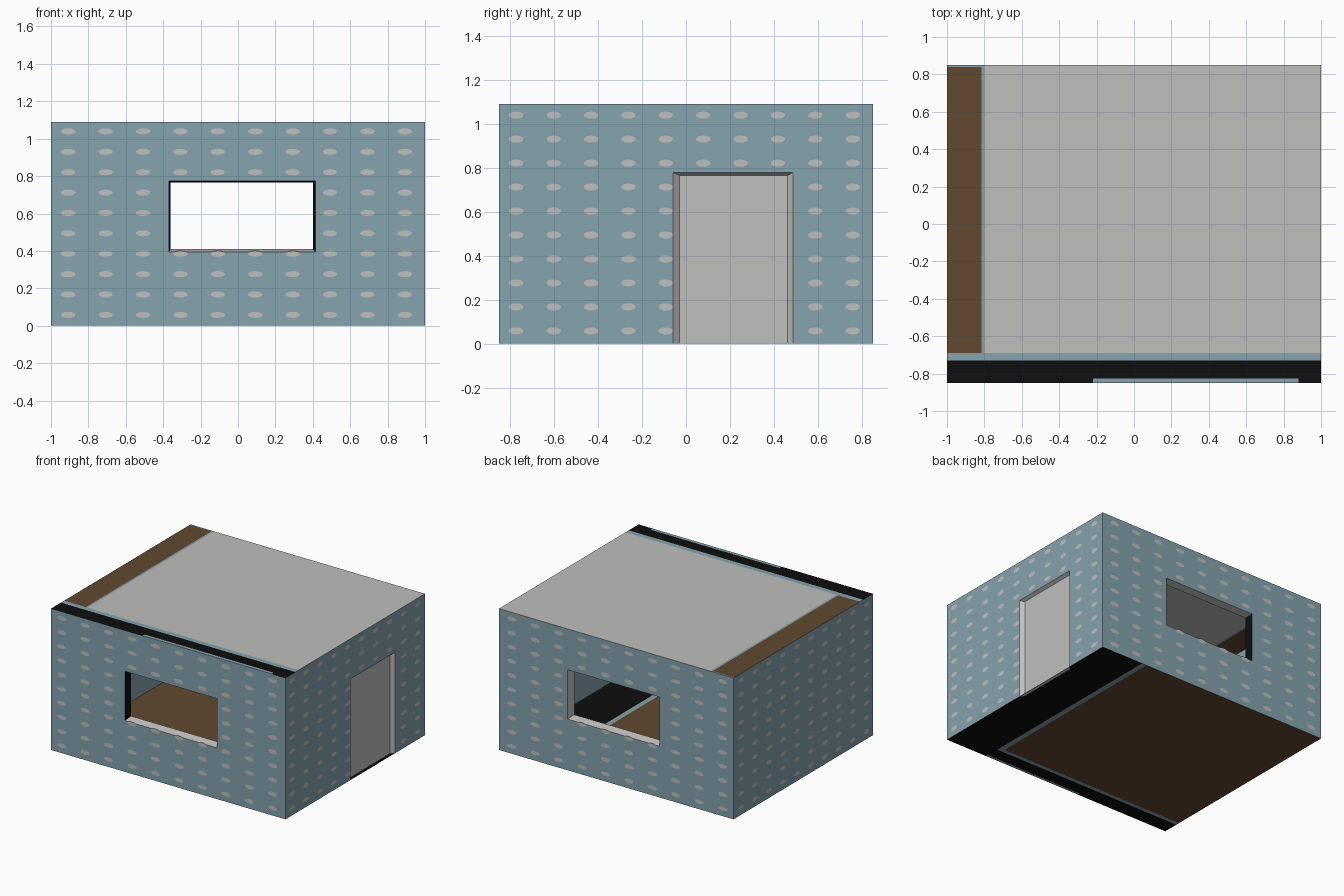
import bpy, math

if "Cube" in bpy.data.objects:
    bpy.data.objects.remove(bpy.data.objects["Cube"])

X, Y, H = 1.0, 0.85, 1.09          # half width, half depth, height


def lin(c):
    c /= 255
    return c / 12.92 if c <= 0.04045 else ((c + 0.055) / 1.055) ** 2.4


def material(name, r, g, b):
    m = bpy.data.materials.new(name)
    m.diffuse_color = (lin(r), lin(g), lin(b), 1)
    m.use_nodes = True
    m.node_tree.nodes["Principled BSDF"].inputs["Base Color"].default_value = m.diffuse_color
    return m


MATS = [material("wall_blue", 134, 163, 174), material("light_grey", 191, 191, 190),
        material("floor_brown", 98, 73, 47), material("near_black", 14, 14, 14)]
BLUE, GREY, BROWN, BLACK = range(4)


def build(name, polys):
    """Make one object from a list of (points, colour index)."""
    verts, faces = [], []
    for pts, _ in polys:
        faces.append(range(len(verts), len(verts) + len(pts)))
        verts += pts
    me = bpy.data.meshes.new(name)
    me.from_pydata(verts, [], [list(f) for f in faces])
    for m in MATS:
        me.materials.append(m)
    for p, (_, c) in zip(me.polygons, polys):
        p.material_index = c
    ob = bpy.data.objects.new(name, me)
    bpy.context.collection.objects.link(ob)
    return ob


# Side frames: place(u, z, depth) with depth measured inwards from the wall
SIDES = {
    "front": (lambda u, z, d: (u, -Y + d, z), X, False),
    "back": (lambda u, z, d: (u, Y - d, z), X, True),
    "right": (lambda u, z, d: (X - d, u, z), Y, False),
    "left": (lambda u, z, d: (-X + d, u, z), Y, True),
}


def rect(place, u0, z0, u1, z1, d, flip):
    pts = [place(u0, z0, d), place(u1, z0, d), place(u1, z1, d), place(u0, z1, d)]
    return pts[::-1] if flip else pts


def wall(side, hole=None):
    place, w, flip = SIDES[side]
    if hole:
        a, b, c, d = hole
        areas = [(-w, 0, a, H), (c, 0, w, H), (a, d, c, H)]
        if b > 0:
            areas.append((a, 0, c, b))
    else:
        areas = [(-w, 0, w, H)]
    build(side + "_wall", [(rect(place, *r, 0, flip), BLUE) for r in areas])

    # ten by ten pattern of oval spots
    spots = []
    ru, rz = 0.039 * w, 0.0165
    for i in range(10):
        for j in range(10):
            u = -w + w * 0.2 * (i + 0.46)
            z = 0.058 + j * 0.109
            if hole and hole[0] < u < hole[2] and hole[1] < z < hole[3]:
                continue
            pts = []
            for k in range(12):
                t = k * math.tau / 12
                pts.append(place(u + ru * math.cos(t), z + rz * math.sin(t), -0.001))
            spots.append((pts[::-1] if flip else pts, GREY))
    build(side + "_wall_spots", spots)


def reveal(name, side, outer, inner, depth, colours, panel=None):
    """Tapered lining of an opening: bottom, right, top, left."""
    place, _, flip = SIDES[side]
    o = rect(place, *outer, 0, False)
    n = rect(place, *inner, depth, False)
    polys = []
    for i in range(4):
        j = (i + 1) % 4
        q = [o[i], o[j], n[j], n[i]]
        polys.append((q[::-1] if flip else q, colours[i]))
    if panel is not None:
        polys.append((n[::-1] if flip else n, panel))
    build(name, polys)


# Walls
window = (-0.37, 0.395, 0.415, 0.775)
window_in = (-0.36, 0.41, 0.40, 0.765)
door = (-0.06, 0.0, 0.487, 0.778)
door_in = (-0.03, 0.0, 0.462, 0.765)
wall("front", window)
wall("back", window)
wall("right", door)
wall("left")

# Window linings and recessed door
reveal("front_window_frame", "front", window, window_in, 0.06, [GREY, BLACK, BLACK, BLACK])
reveal("back_window_frame", "back", window, window_in, 0.06, [GREY, GREY, GREY, BLACK])
reveal("door", "right", door, door_in, 0.025, [GREY] * 4, GREY)


def slab(name, z, up, areas):
    polys = []
    for x0, y0, x1, y1, c in areas:
        pts = [(x0, y0, z), (x1, y0, z), (x1, y1, z), (x0, y1, z)]
        polys.append((pts if up else pts[::-1], c))
    build(name, polys)


# Ceiling: grey field, brown side strip, blue and black front bands
slab("ceiling", H, True, [
    (-0.80, -0.69, X, Y, GREY),
    (-0.815, -0.69, -0.80, Y, BLUE),
    (-X, -0.69, -0.815, 0.84, BROWN),
    (-X, 0.84, -0.815, Y, BLUE),
    (-X, -0.73, X, -0.69, BLUE),
    (-X, -0.825, X, -0.73, BLACK),
    (-X, -Y, -0.22, -0.825, BLACK),
    (-0.22, -Y, 0.88, -0.825, BLUE),
    (0.88, -Y, X, -0.825, BLACK),
])

# Floor: brown field with a blue line and black border
slab("floor", 0, False, [
    (-X, -0.70, 0.60, Y, BROWN),
    (0.60, -0.70, 0.64, Y, BLUE),
    (-X, -0.73, 0.64, -0.70, BLUE),
    (0.64, -0.73, X, Y, BLACK),
    (-X, -0.83, X, -0.73, BLACK),
    (-X, -Y, -0.2, -0.83, BLACK),
    (-0.2, -Y, 0.65, -0.83, BLUE),
    (0.65, -Y, X, -0.83, BLACK),
])
